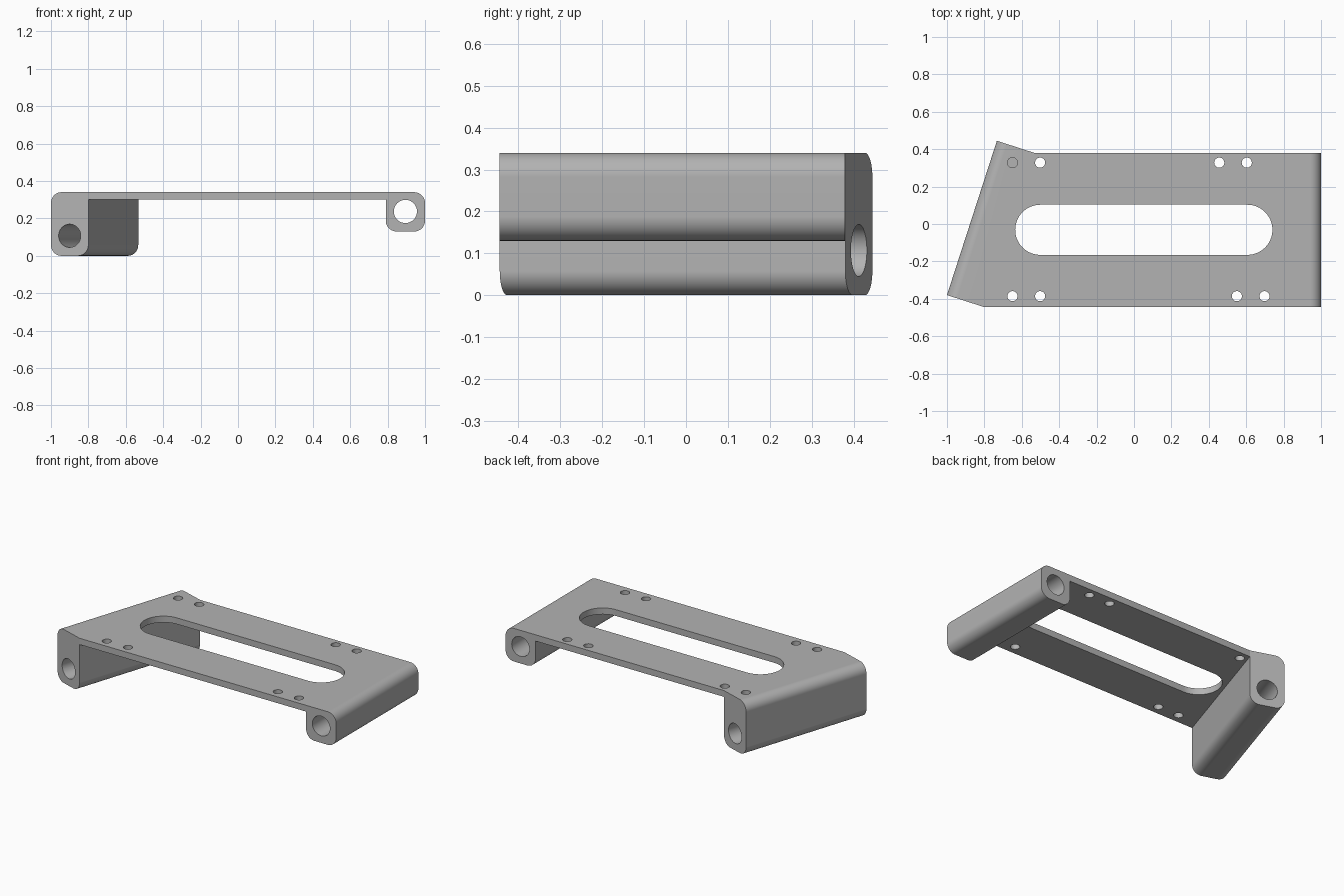
import bpy
import bmesh
import math
from mathutils import Vector, Matrix

default = bpy.data.objects.get("Cube")
if default:
    bpy.data.objects.remove(default, do_unlink=True)

# Main sizes
TOP, PLATE_Z = 0.34, 0.30
FRONT, BACK = -0.445, 0.38
BAR_W, CORNER = 0.21, 0.058
BORE_R, SCREW_R = 0.062, 0.027

grey = bpy.data.materials.new("plain grey")
grey.use_nodes = True
grey.diffuse_color = (0.45, 0.45, 0.45, 1)
grey.node_tree.nodes["Principled BSDF"].inputs["Base Color"].default_value = grey.diffuse_color


def prism(name, points, depth, frame=Matrix()):
    """Extrude a flat outline along the local z axis of the frame."""
    bm = bmesh.new()
    face = bm.faces.new([bm.verts.new((x, y, 0)) for x, y in points])
    ext = bmesh.ops.extrude_face_region(bm, geom=[face])
    moved = [v for v in ext["geom"] if isinstance(v, bmesh.types.BMVert)]
    bmesh.ops.translate(bm, verts=moved, vec=(0, 0, depth))
    bmesh.ops.transform(bm, matrix=frame, verts=bm.verts)
    bmesh.ops.recalc_face_normals(bm, faces=bm.faces)
    mesh = bpy.data.meshes.new(name)
    bm.to_mesh(mesh)
    bm.free()
    mesh.materials.append(grey)
    obj = bpy.data.objects.new(name, mesh)
    bpy.context.scene.collection.objects.link(obj)
    return obj


def arc(cx, cy, r, start, sweep, steps):
    return [(cx + r * math.cos(math.radians(start + sweep * i / steps)),
             cy + r * math.sin(math.radians(start + sweep * i / steps)))
            for i in range(steps + 1)]


def circle(cx, cy, r):
    return arc(cx, cy, r, 0, 360, 48)[:-1]


def bar_outline(height):
    """Bar section: outer side at 0, square only where it meets the plate."""
    w, r = BAR_W, CORNER
    return (arc(r, r, r, 180, 90, 10) + arc(w - r, r, r, 270, 90, 10)
            + [(w, height)] + arc(r, height - r, r, 90, 90, 10))


def combine(body, tool, operation):
    """Apply a boolean and discard the tool."""
    tool.hide_render = True
    mod = body.modifiers.new("join", "BOOLEAN")
    mod.operation, mod.solver, mod.object = operation, "EXACT", tool
    bpy.context.view_layer.update()
    result = body.evaluated_get(bpy.context.evaluated_depsgraph_get())
    mesh = bpy.data.meshes.new_from_object(result)
    body.modifiers.clear()
    body.data = mesh
    bpy.data.objects.remove(tool, do_unlink=True)


def bar_frame(origin, inward, along):
    """Section x runs inward, section y runs up, length runs along the bar."""
    frame = Matrix((inward, (0, 0, 1), along)).transposed().to_4x4()
    frame.translation = origin
    return frame


# Slanted bar axes and its inner corners
start, end = Vector((-1, -0.38, 0)), Vector((-0.733, 0.445, 0))
along = (end - start).normalized()
across = Vector((along.y, -along.x, 0))
length = (end - start).length
inner_front, inner_back = start + across * BAR_W, end + across * BAR_W
tuck = across * 0.08
tuck_front = inner_front - tuck + along * 0.02
tuck_back = inner_back - tuck - along * 0.02

# Plate, tucked slightly into both bars
bracket = prism("mounting_bracket", [
    (inner_front.x, FRONT), (0.85, FRONT), (0.85, BACK), (inner_back.x, BACK),
    tuck_back.xy, tuck_front.xy], TOP - PLATE_Z, Matrix.Translation((0, 0, PLATE_Z)))

# Deep slanted bar and shallow straight bar, each with a lengthwise bore
slanted = bar_frame(start, across, along)
straight = bar_frame((1, FRONT, 0.13), (-1, 0, 0), (0, 1, 0))
for name, frame, height, size in (("slanted_bar", slanted, TOP, length),
                                  ("straight_bar", straight, TOP - 0.13, BACK - FRONT)):
    combine(bracket, prism(name, bar_outline(height), size, frame), "UNION")
    bore = prism("bore_cutter", circle(BAR_W / 2, 0.107, BORE_R), size + 0.2,
                 frame @ Matrix.Translation((0, 0, -0.1)))
    combine(bracket, bore, "DIFFERENCE")

# Long rounded slot
slot = arc(0.606, -0.031, 0.134, -90, 180, 32) + arc(-0.501, -0.031, 0.134, 90, 180, 32)
combine(bracket, prism("slot_cutter", slot, 0.2, Matrix.Translation((0, 0, 0.25))), "DIFFERENCE")

# Screw holes; the one above the slanted bar is blind
for y, row in ((0.328, (-0.65, -0.502, 0.456, 0.603)),
               (-0.386, (-0.65, -0.502, 0.55, 0.698))):
    for x in row:
        blind = y > 0 and x < -0.6
        base = PLATE_Z if blind else 0.25
        hole = prism("screw_hole_cutter", circle(x, y, SCREW_R), 0.2,
                     Matrix.Translation((0, 0, base)))
        combine(bracket, hole, "DIFFERENCE")

# Smooth the rounded corners and bores, keep the edges crisp
bpy.ops.object.select_all(action="DESELECT")
bracket.select_set(True)
bpy.context.view_layer.objects.active = bracket
bpy.ops.object.shade_smooth_by_angle(angle=math.radians(30))
weighted = bracket.modifiers.new("even shading", "WEIGHTED_NORMAL")
weighted.keep_sharp = True
